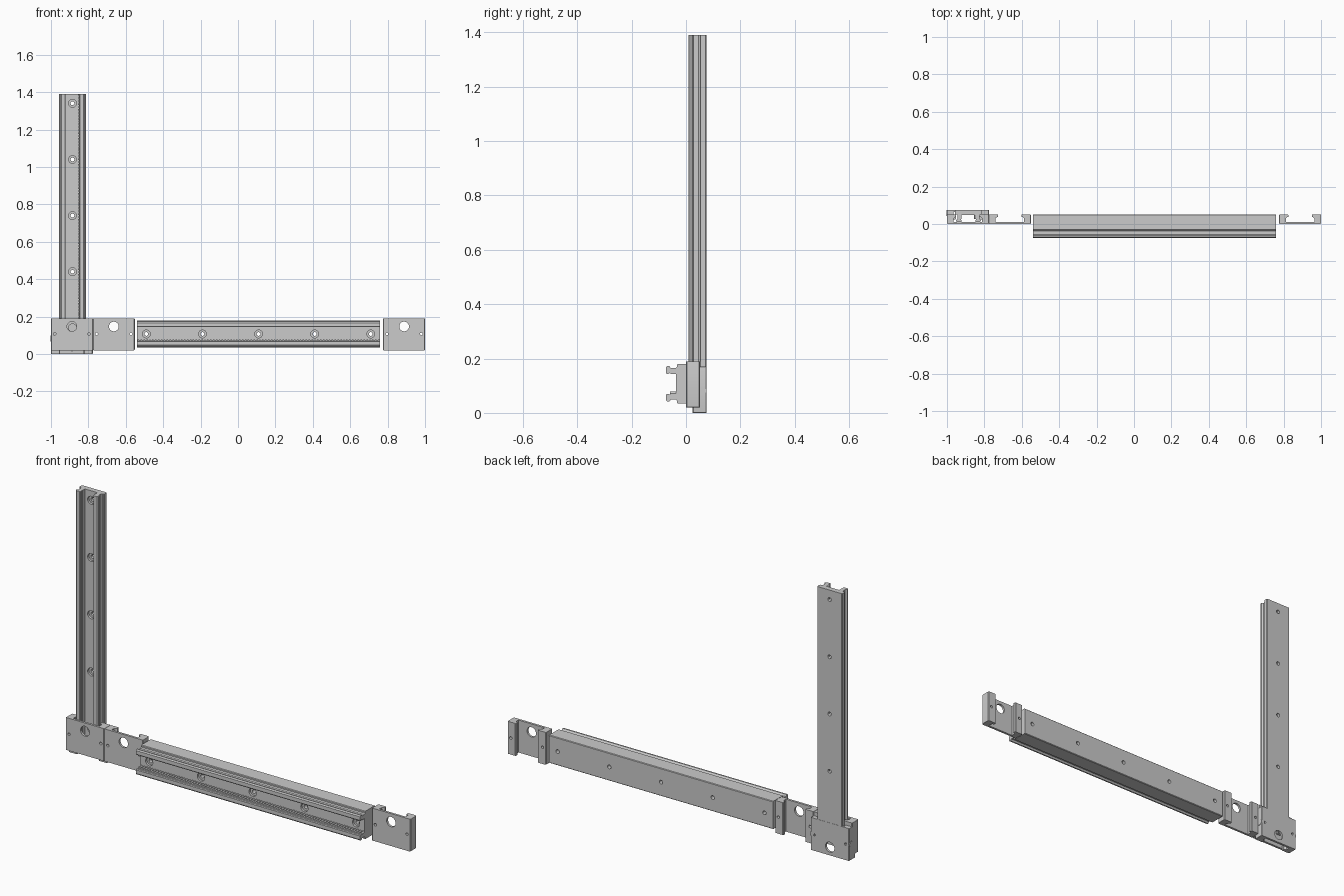
import bpy, bmesh
from math import pi
from mathutils import Matrix, Vector

if "Cube" in bpy.data.objects:
    bpy.data.objects.remove(bpy.data.objects["Cube"])


def finish(name, bm):
    bmesh.ops.recalc_face_normals(bm, faces=bm.faces[:])
    me = bpy.data.meshes.new(name)
    bm.to_mesh(me)
    bm.free()
    ob = bpy.data.objects.new(name, me)
    bpy.context.collection.objects.link(ob)
    return ob


def prism(pts, t0, t1, place):
    """Extrude a 2D outline from t0 to t1; place maps (p, q, t) to xyz."""
    bm = bmesh.new()
    rings = [[bm.verts.new(place(p, q, t)) for p, q in pts] for t in (t0, t1)]
    n = len(pts)
    bm.faces.new(rings[0])
    bm.faces.new(rings[1])
    for i in range(n):
        j = (i + 1) % n
        bm.faces.new((rings[0][i], rings[0][j], rings[1][j], rings[1][i]))
    return bm


def drill(ob, holes):
    """Cut y-direction round holes given as (x, z, radius, y0, y1)."""
    bm = bmesh.new()
    for x, z, r, y0, y1 in holes:
        m = Matrix.Translation((x, (y0 + y1) / 2, z)) @ Matrix.Rotation(pi / 2, 4, 'X')
        bmesh.ops.create_cone(bm, cap_ends=True, segments=24, radius1=r, radius2=r,
                              depth=y1 - y0, matrix=m)
    cutter = finish("hole_cutter", bm)
    cutter.hide_render = True
    mod = ob.modifiers.new("holes", 'BOOLEAN')
    mod.operation = 'DIFFERENCE'
    mod.solver = 'EXACT'
    mod.object = cutter
    bpy.context.view_layer.objects.active = ob
    bpy.ops.object.modifier_apply(modifier=mod.name)
    bpy.data.objects.remove(cutter)


def smooth(ob):
    bpy.ops.object.select_all(action='DESELECT')
    ob.select_set(True)
    bpy.context.view_layer.objects.active = ob
    bpy.ops.object.shade_smooth_by_angle(angle=0.5)


LENGTH = 1.30


def rail(name, back, loc, rot, hole_offsets):
    # Channel section: x across, y from the front lips to the back
    half = [(.037, .038), (.037, .018), (.040, .014), (.037, .010), (.037, .003),
            (.041, 0), (.060, 0), (.066, .005), (.066, .012), (.058, .018),
            (.058, .036), (.063, .041), (.070, .041), (.073, .044),
            (.073, back - .003), (.070, back)]
    pts = half + [(-x, y) for x, y in reversed(half)]
    body = finish(name, prism(pts, 0, LENGTH, lambda p, q, t: (p, q, t)))
    drill(body, [(0, w, .010, -.05, back + .05) for w in hole_offsets])
    drill(body, [(0, w, .021, .02, .050) for w in hole_offsets])
    # Gear rack along one inner wall
    n = 84
    pitch = LENGTH / n
    zig = [(.041, 0)]
    for i in range(n):
        zig += [(.036, i * pitch), (.029, (i + .35) * pitch), (.029, (i + .65) * pitch)]
    zig += [(.036, LENGTH), (.041, LENGTH)]
    teeth = finish(name + "_gear_rack",
                   prism(zig, .016, .0385, lambda p, q, t: (p, t, q)))
    for ob in (body, teeth):
        ob.location = loc
        ob.rotation_euler = rot
    smooth(body)


def carriage(name, loc, rot=(0, 0, 0)):
    # Plate with two hooked legs that wrap the rail
    half = [(.076, .012), (.076, .030), (.070, .036), (.063, .038), (.063, .049),
            (.067, .052), (.108, .052), (.112, .048), (.112, .003), (.109, 0)]
    pts = half + [(-x, y) for x, y in reversed(half)]
    bm = prism(pts, -.085, .085, lambda p, q, t: (p, q, t))
    # Rounded outer corners seen from the front
    edges = []
    for e in bm.edges:
        a, b = (v.co for v in e.verts)
        if abs(a.z - b.z) < 1e-5 and a.x * b.x > 0 and min(abs(a.x), abs(b.x)) > .1085 - 1e-4:
            edges.append(e)
    edges = [e for e in edges if abs(e.verts[0].co.x - e.verts[1].co.x) < 1e-5]
    bmesh.ops.bevel(bm, geom=edges, offset=.018, segments=4, profile=.5,
                    affect='EDGES', clamp_overlap=True)
    ob = finish(name, bm)
    drill(ob, [(0, .042, .026, -.05, .1)] + [(s * .092, .002, .007, -.05, .1) for s in (-1, 1)])
    ob.location = loc
    ob.rotation_euler = rot
    smooth(ob)


HOLES = [.05 + .3 * i for i in range(5)]

# Rails: upright one and the thick horizontal one
rail("upright_rail", .065, (-.885, .010, .09), (0, 0, 0), HOLES)
rail("cross_rail", .124, (-.54, -.074, .107), (0, pi / 2, 0), HOLES)

# Sliding carriages on the front, plus the flipped end cap behind the upright
for label, x in (("upright", -.888), ("left", -.664), ("right", .888)):
    carriage(label + "_carriage", (x, 0, .105))
carriage("upright_end_cap", (-.888, .076, .085), (pi, 0, 0))

# Small clamp screws in the outer sides of the end cap
for s in (-1, 1):
    bm = bmesh.new()
    bmesh.ops.create_cone(bm, cap_ends=True, segments=16, radius1=.016, radius2=.016, depth=.02,
                          matrix=Matrix.Translation((-.888 + s * .104, .06, .082))
                          @ Matrix.Rotation(pi / 2, 4, 'Y'))
    smooth(finish("clamp_screw", bm))
